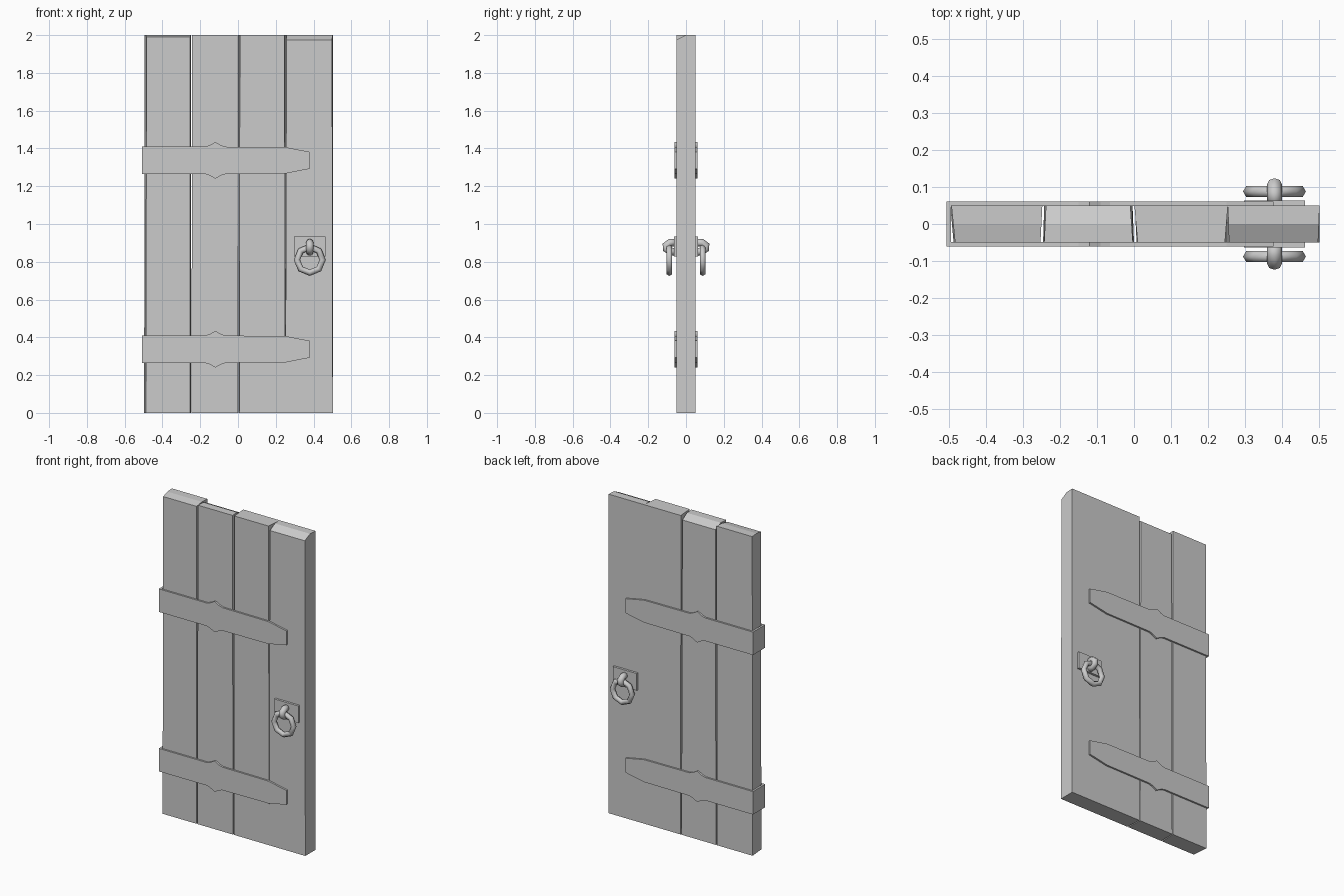
import bpy, bmesh, math
from mathutils import Vector

if "Cube" in bpy.data.objects:
    bpy.data.objects.remove(bpy.data.objects["Cube"])


def make(name, verts, faces, smooth=False):
    mesh = bpy.data.meshes.new(name)
    bm = bmesh.new()
    vs = [bm.verts.new(v) for v in verts]
    for f in faces:
        bm.faces.new([vs[i] for i in f])
    bmesh.ops.recalc_face_normals(bm, faces=bm.faces)
    for f in bm.faces:
        f.smooth = smooth
    bm.to_mesh(mesh)
    bm.free()
    ob = bpy.data.objects.new(name, mesh)
    bpy.context.collection.objects.link(ob)
    return ob


def prism(name, left, right):
    """Join two matching outlines into a closed solid."""
    n = len(left)
    faces = [tuple(range(n)), tuple(range(n, 2 * n))]
    faces += [(i, (i + 1) % n, n + (i + 1) % n, n + i) for i in range(n)]
    return make(name, left + right, faces)


def tube(name, path, binormal, radius, sides, closed):
    """Sweep a round section along a planar path."""
    pts = [Vector(p) for p in path]
    b, n = Vector(binormal), len(pts)
    verts, faces = [], []
    for i, p in enumerate(pts):
        a = pts[(i - 1) % n] if closed or i > 0 else p
        c = pts[(i + 1) % n] if closed or i < n - 1 else p
        side = (c - a).normalized().cross(b)
        for k in range(sides):
            t = 2 * math.pi * k / sides
            verts.append(p + radius * (math.cos(t) * side + math.sin(t) * b))
    for i in range(n if closed else n - 1):
        j = (i + 1) % n
        for k in range(sides):
            m = (k + 1) % sides
            faces.append((i * sides + k, i * sides + m, j * sides + m, j * sides + k))
    if not closed:
        faces += [tuple(range(sides)), tuple(range((n - 1) * sides, n * sides))]
    return make(name, verts, faces, True)


# Planks: edges are (front top, back top, front bottom, back bottom) x positions
def plank(name, left, right, z_front, z_back):
    def outline(e):
        def x(y, z):
            s, t = (y + 0.05) / 0.1, z / 2
            return t * (e[0] * (1 - s) + e[1] * s) + (1 - t) * (e[2] * (1 - s) + e[3] * s)
        prof = [(-0.05, 0), (0.05, 0), (0.05, z_back), (0, 2), (-0.05, z_front)]
        return [(x(y, z), y, z) for y, z in prof]
    prism(name, outline(left), outline(right))


plank("plank_1", (-0.484, -0.494, -0.488, -0.497), (-0.253, -0.248, -0.253, -0.249), 1.99, 2)
plank("plank_2", (-0.243, -0.238, -0.246, -0.243), (-0.003, -0.010, 0.000, -0.004), 2, 1.975)
plank("plank_3", (0.010, 0.001, 0.007, 0.002), (0.246, 0.254, 0.251, 0.252), 2, 2)
plank("plank_4", (0.257, 0.254, 0.251, 0.252), (0.498, 0.502, 0.502, 0.502), 1.975, 2)

# Hinge straps on both faces, joined by an end piece around the door edge
half = [(-0.507, 0.072), (-0.175, 0.072), (-0.15, 0.08), (-0.12, 0.097),
        (-0.09, 0.08), (-0.065, 0.072), (0.25, 0.07), (0.378, 0.045)]
outline = half + [(x, -z) for x, z in reversed(half)]
for level, zc in (("lower", 0.337), ("upper", 1.337)):
    for label, s in (("front", -1), ("back", 1)):
        prism(f"{level}_strap_{label}",
              [(x, s * 0.049, zc + z) for x, z in outline],
              [(x, s * 0.061, zc + z) for x, z in outline])
    end = [(-0.507, -0.05), (-0.495, -0.05), (-0.495, 0.05), (-0.507, 0.05)]
    prism(f"{level}_strap_end",
          [(x, y, zc - 0.072) for x, y in end],
          [(x, y, zc + 0.072) for x, y in end])

# Ring handles with plate and staple on both faces
HX = 0.38
for label, s in (("front", -1), ("back", 1)):
    sq = [(HX - 0.083, 0.828), (HX + 0.083, 0.828), (HX + 0.083, 0.935), (HX - 0.083, 0.935)]
    prism(f"handle_plate_{label}",
          [(x, s * 0.049, z) for x, z in sq],
          [(x, s * 0.064, z) for x, z in sq])
    ring = [(HX + 0.068 * math.cos(i * math.pi / 4), s * 0.088,
             0.81 + 0.068 * math.sin(i * math.pi / 4)) for i in range(8)]
    tube(f"handle_ring_{label}", ring, (0, 1, 0), 0.017, 6, True)
    hook = [(0.055, 0.902), (0.085, 0.901), (0.107, 0.885), (0.105, 0.87),
            (0.085, 0.857), (0.055, 0.85)]
    tube(f"handle_staple_{label}", [(HX, s * y, z) for y, z in hook],
         (1, 0, 0), 0.02, 8, False)
